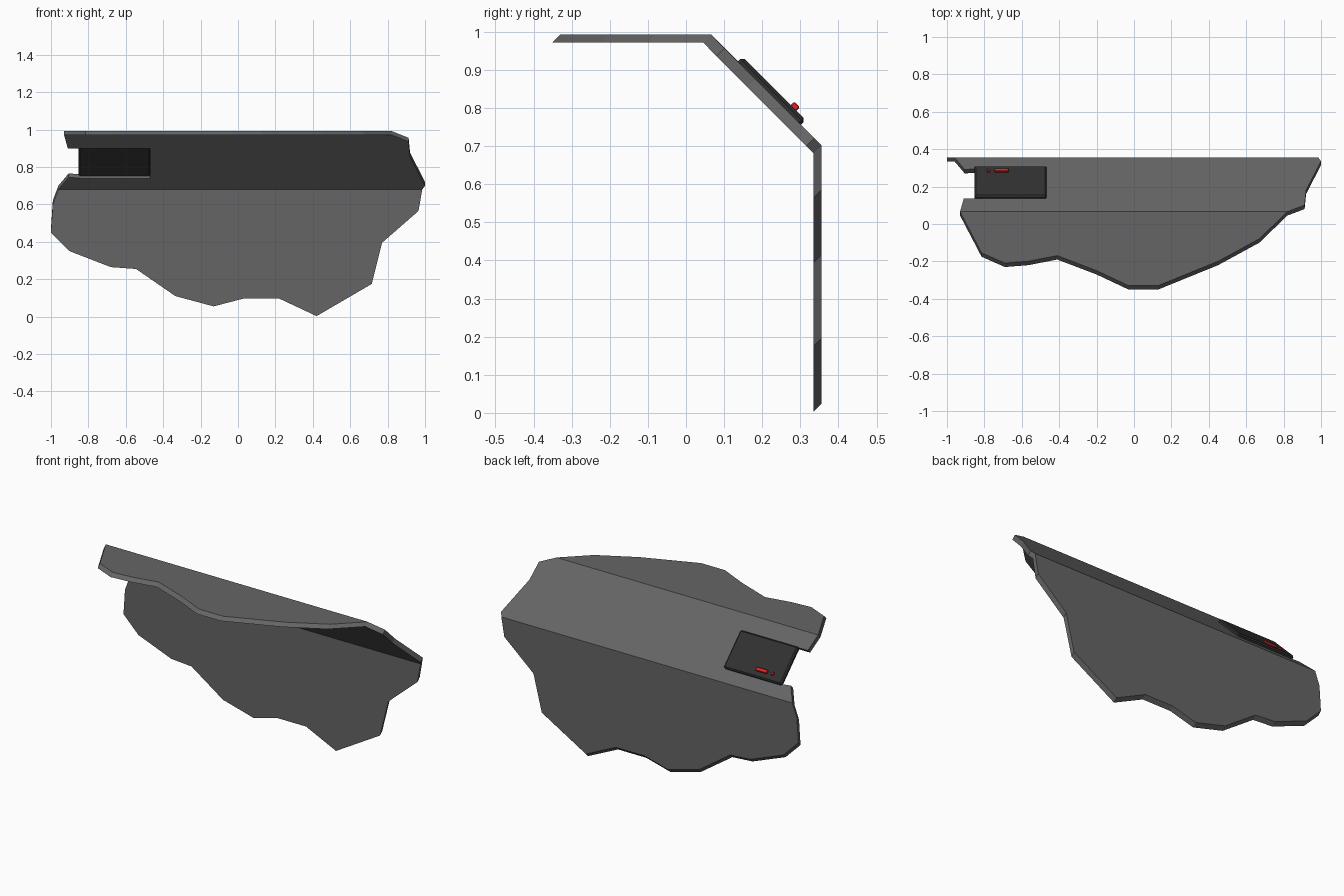
import bpy, bmesh
from math import radians
from mathutils import Matrix, Vector

if "Cube" in bpy.data.objects:
    bpy.data.objects.remove(bpy.data.objects["Cube"])


def material(name, rgb):
    m = bpy.data.materials.new(name)
    m.diffuse_color = (*rgb, 1)
    m.use_nodes = True
    m.node_tree.nodes["Principled BSDF"].inputs["Base Color"].default_value = m.diffuse_color
    return m


def add_object(name, bm, mat):
    bmesh.ops.recalc_face_normals(bm, faces=bm.faces)
    me = bpy.data.meshes.new(name)
    bm.to_mesh(me)
    bm.free()
    ob = bpy.data.objects.new(name, me)
    me.materials.append(mat)
    bpy.context.collection.objects.link(ob)
    return ob


plate_mat = material("plate_grey", (0.13, 0.13, 0.13))
box_mat = material("box_dark", (0.03, 0.03, 0.03))
red_mat = material("light_red", (0.75, 0.02, 0.02))

# Broken plate outlines on the inner sheet: wall (x, z), slope (x, z), roof (x, y)
WALL_Y, ROOF_Z = 0.335, 0.972
wall = [(-0.99, 0.60), (-1.0, 0.45), (-0.90, 0.35), (-0.68, 0.265), (-0.545, 0.255),
        (-0.335, 0.11), (-0.13, 0.055), (0.03, 0.097), (0.22, 0.097), (0.42, 0.003),
        (0.715, 0.175), (0.77, 0.395), (0.965, 0.565)]
slope_right = [(1.0, 0.70), (0.92, 0.855), (0.912, 0.935)]
slope_left = [(-0.91, 0.90), (-0.47, 0.90), (-0.47, 0.74), (-0.84, 0.74),
              (-0.905, 0.745)]
roof = [(0.67, -0.10), (0.45, -0.22), (0.13, -0.35), (-0.03, -0.35), (-0.20, -0.27),
        (-0.41, -0.19), (-0.565, -0.22), (-0.69, -0.23), (-0.815, -0.175)]

bm = bmesh.new()
low_l, low_r = (bm.verts.new((x, WALL_Y, 0.68)) for x in (-0.96, 0.985))
top_l, top_r = (bm.verts.new((x, 0.045, ROOF_Z)) for x in (-0.93, 0.82))
wall_v = [bm.verts.new((x, WALL_Y, z)) for x, z in wall]
roof_v = [bm.verts.new((x, y, ROOF_Z)) for x, y in roof]
right_v, left_v = ([bm.verts.new((x, 1.015 - z, z)) for x, z in pts]
                   for pts in (slope_right, slope_left))
bm.faces.new([low_l] + wall_v + [low_r])
bm.faces.new([low_r] + right_v + [top_r, top_l] + left_v + [low_l])
bm.faces.new([top_r] + roof_v + [top_l])
ext = bmesh.ops.extrude_face_region(bm, geom=bm.faces[:], use_keep_orig=True)
bmesh.ops.translate(bm, vec=(0, 0.021, 0.021),
                    verts=[e for e in ext["geom"] if isinstance(e, bmesh.types.BMVert)])
add_object("broken_bent_plate", bm, plate_mat)

# Tilted frame of the slope's outer face: x along, y up the slope, z outward
SLOPE = Matrix.Translation((0, 0.2185, 0.8385)) @ Matrix.Rotation(radians(-45), 4, "X")


def slope_box(name, x0, x1, y0, y1, z0, z1, mat, bevel):
    bm = bmesh.new()
    size = Matrix.Diagonal((x1 - x0, y1 - y0, z1 - z0, 1))
    centre = Matrix.Translation(((x0 + x1) / 2, (y0 + y1) / 2, (z0 + z1) / 2))
    bmesh.ops.create_cube(bm, size=1, matrix=SLOPE @ centre @ size)
    if bevel:
        bmesh.ops.bevel(bm, geom=bm.edges[:], offset=bevel, segments=1, affect="EDGES")
    return add_object(name, bm, mat)


# Control box in the notch with its two red lights
slope_box("control_box", -0.853, -0.467, 0.117, -0.117, -0.012, 0.018, box_mat, 0.008)
slope_box("long_light", -0.745, -0.67, 0.083, 0.062, 0.01, 0.031, red_mat, 0.003)
slope_box("small_light", -0.787, -0.77, 0.081, 0.064, 0.01, 0.028, red_mat, 0.003)
